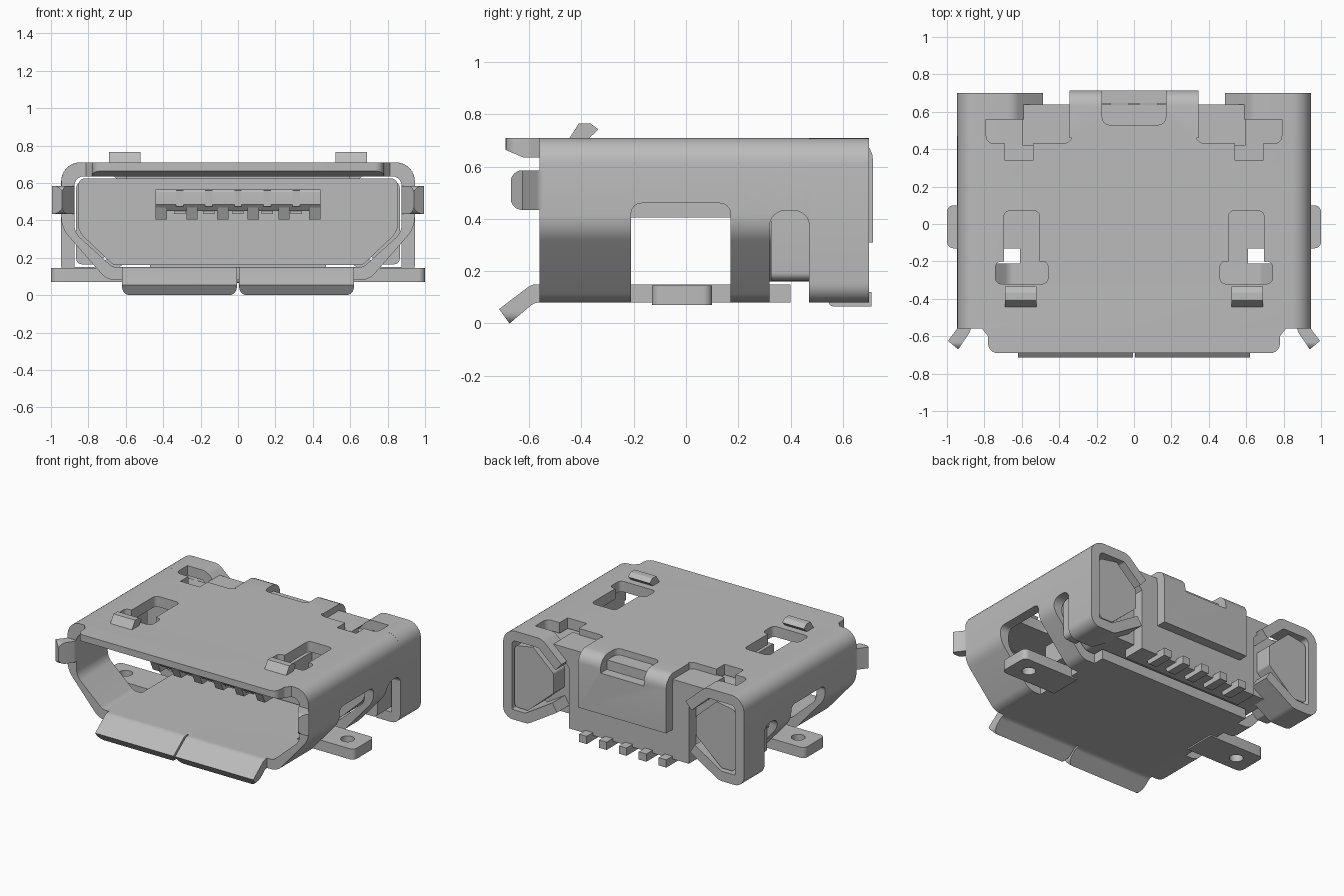
import bpy, bmesh, math
from mathutils import Vector

if "Cube" in bpy.data.objects:
    bpy.data.objects.remove(bpy.data.objects["Cube"], do_unlink=True)

metal = bpy.data.materials.new("plain_grey")
metal.use_nodes = True
GREY = (0.5, 0.5, 0.5, 1)
metal.diffuse_color = GREY
metal.node_tree.nodes["Principled BSDF"].inputs["Base Color"].default_value = GREY


def fillet(pts, closed=True, n=6):
    """Round each corner that carries a radius: (u, v, r)."""
    out = []
    for i, p in enumerate(pts):
        c = Vector(p[:2])
        r = p[2] if len(p) > 2 else 0
        if r == 0 or (not closed and i in (0, len(pts) - 1)):
            out.append(c)
            continue
        a = (Vector(pts[i - 1][:2]) - c).normalized()
        b = (Vector(pts[(i + 1) % len(pts)][:2]) - c).normalized()
        half = a.angle(b) / 2
        mid = c + (a + b).normalized() * (r / math.sin(half))
        s = c + a * (r / math.tan(half)) - mid
        e = c + b * (r / math.tan(half)) - mid
        turn = s.angle_signed(e)
        for k in range(n + 1):
            t = -turn * k / n
            out.append(mid + Vector((s.x * math.cos(t) - s.y * math.sin(t),
                                     s.x * math.sin(t) + s.y * math.cos(t))))
    return out


def ribbon(path, thick):
    """Outline of a bent strip of even thickness along a path."""
    pts = fillet(path, closed=False)
    left, right = [], []
    for i, p in enumerate(pts):
        d1 = (p - pts[i - 1]).normalized() if i else (pts[1] - p).normalized()
        d2 = (pts[i + 1] - p).normalized() if i < len(pts) - 1 else d1
        d = (d1 + d2).normalized()
        off = Vector((-d.y, d.x)) * thick / 2 / max(d.dot(d1), 0.5)
        left.append(p + off)
        right.append(p - off)
    return [tuple(p) for p in left + right[::-1]]


def prism(name, pts, axis, a, b, mirror=False):
    """Extrude an outline along an axis, optionally on both sides of x = 0."""
    outline = fillet(pts)
    bm = bmesh.new()
    for s in ((1, -1) if mirror else (1,)):
        def place(p, t):
            if axis == "x":
                return (s * t, p.x, p.y)
            if axis == "y":
                return (s * p.x, t, p.y)
            return (s * p.x, p.y, t)
        lo = [bm.verts.new(place(p, a)) for p in outline]
        hi = [bm.verts.new(place(p, b)) for p in outline]
        bm.faces.new(lo)
        bm.faces.new(hi[::-1])
        for i in range(len(lo)):
            j = (i + 1) % len(lo)
            bm.faces.new((lo[i], hi[i], hi[j], lo[j]))
    bmesh.ops.recalc_face_normals(bm, faces=bm.faces[:])
    mesh = bpy.data.meshes.new(name)
    bm.to_mesh(mesh)
    bm.free()
    mesh.materials.append(metal)
    ob = bpy.data.objects.new(name, mesh)
    bpy.context.collection.objects.link(ob)
    return ob


def rect(u0, u1, v0, v1, r=0):
    return [(u0, v0, r), (u1, v0, r), (u1, v1, r), (u0, v1, r)]


def cut(ob, *cutters):
    """Subtract the cutters, bake the result and remove them."""
    for c in cutters:
        m = ob.modifiers.new("cut", "BOOLEAN")
        m.operation, m.solver, m.object = "DIFFERENCE", "EXACT", c
    dg = bpy.context.evaluated_depsgraph_get()
    baked = bpy.data.meshes.new_from_object(ob.evaluated_get(dg))
    ob.modifiers.clear()
    ob.data = baked
    for c in cutters:
        bpy.data.objects.remove(c, do_unlink=True)


def both(half):
    """Close a half outline with its mirror image."""
    return half + [(-p[0],) + tuple(p[1:]) for p in half[::-1]]


# Main folded shell with its windows and slots
shell = prism("shell", both([(.945, .71, .1), (.945, .36, .15), (.70, .08, .1)]), "y", -.56, .47)
cut(shell,
    prism("bore", both([(.875, .635, .05), (.875, .335, .1), (.67, .15, .06)]), "y", -.8, .8),
    prism("side_window", [(-.21, -.1), (.17, -.1), (.17, .46, .04), (-.21, .46, .04)],
          "x", .61, 1.2, True),
    prism("side_slot", [(.32, -.1), (.472, -.1), (.472, .432, .06), (.32, .432, .06)],
          "x", .6, 1.2, True),
    prism("floor_end", rect(-.65, .65, .40, .6), "z", -.1, .3),
    prism("spring_hole", [(.505, .07, .03), (.695, .07, .03), (.695, -.2), (.74, -.2, .03),
                          (.74, -.32, .03), (.46, -.32, .03), (.46, -.2, .03), (.505, -.2)],
          "z", .55, .9, True),
    prism("rear_notch", [(.33, .8), (.33, .43, .05), (.54, .43), (.54, .34), (.69, .34),
                         (.69, .43), (.79, .43, .04), (.79, .56, .04), (.6, .56), (.6, .8)],
          "z", .55, .9, True))

# Rear ears: strips curled round each back corner
ears = prism("rear_ears", ribbon([(.51, .545), (.655, .675, .05), (.91, .675, .065),
                                  (.91, .115, .04), (.76, .115, .05), (.54, .25)], .07),
             "y", .47, .70, True)
cut(ears, prism("ear_notch", rect(.33, .79, .40, .56), "z", .42, .9, True))

# Strap that folds down over the back
strap = prism("back_strap", ribbon([(.46, .675), (.68, .675, .05), (.68, .31)], .07),
              "x", -.345, .345)
cut(strap, prism("strap_slot", [(-.17, .53, .04), (.17, .53, .04), (.17, .85), (-.17, .85)],
                 "z", .60, .9))

# Top front lip, thinned from below
lip = prism("top_lip", [(-.82, -.55), (-.78, -.60, .03), (-.78, -.69, .05), (.78, -.69, .05),
                        (.78, -.60, .03), (.82, -.55)], "z", .635, .71)
cut(lip, prism("lip_chamfer", [(-.61, .63), (-.8, .71), (-.8, .5), (-.61, .5)], "x", -1, 1))

# Flared bottom lips with rounded lower corners
for name, x0, x1 in (("bottom_lip_left", .006, .62), ("bottom_lip_right", -.62, -.006)):
    flap = prism(name, [(-.55, .08), (-.55, .15), (-.59, .15, .06), (-.715, .055),
                        (-.675, .0), (-.58, .08, .05)], "x", x0, x1)
    cut(flap, prism("lip_corners", [(x0 - .05, .1), (x0 - .05, -.1), (x1 + .05, -.1),
                                    (x1 + .05, .1), (x1, .1), (x1, -.001, .045),
                                    (x0, -.001, .045), (x0, .1)], "y", -.9, -.6))

# Side flares with rounded tips
flares = prism("side_flares", [(.875, -.50), (.945, -.50), (.945, -.56, .04), (.995, -.625),
                               (.94, -.67), (.875, -.575, .04)], "z", .435, .585, True)
cut(flares, prism("flare_corners", [(-.60, .3), (-.8, .3), (-.8, .7), (-.60, .7), (-.60, .586),
                                    (-.671, .586, .045), (-.671, .434, .045), (-.60, .434)],
                  "x", .8, 1.1, True))

# Solder pads with round holes
pads = prism("solder_pads", [(.56, -.13), (1.0, -.13, .035), (1.0, .10, .035), (.56, .10)],
             "z", .07, .145, True)
ring = [(.87 + .045 * math.cos(k * math.pi / 12), -.015 + .045 * math.sin(k * math.pi / 12))
        for k in range(24)]
cut(pads, prism("pad_hole", ring, "z", 0, .3, True))

# Raised spring fingers on top
prism("spring_fingers", [(-.44, .65), (-.445, .71), (-.41, .765), (-.365, .765, .01),
                         (-.335, .742), (-.375, .705), (-.40, .65)], "x", .52, .69, True)

# Inner insulator: wall, rear block and corner plugs
prism("insulator_wall", both([(.855, .625, .04), (.855, .34, .1), (.665, .16, .05)]),
      "y", .20, .56)
prism("insulator_rear", both([(.595, .665), (.47, .53), (.47, .10)]), "y", .475, .64)
prism("insulator_top", rect(-.595, .595, .42, .50), "z", .60, .665)
prism("corner_plugs", [(.865, .60, .03), (.72, .625, .02), (.56, .48, .02), (.56, .34, .02),
                       (.76, .165, .02), (.865, .165, .03)], "y", .325, .685, True)

# Contact tongue with ribs below and contacts between them
prism("tongue", [(-.36, .565, .015), (-.36, .485), (-.33, .45), (.22, .45), (.22, .565)],
      "x", -.44, .44)
for i in range(6):
    x = -.41 + i * .164
    prism("tongue_rib_%d" % (i + 1), [(-.355, .47), (-.325, .405), (.22, .405), (.22, .47)],
          "x", x - .03, x + .03)
for i in range(5):
    x = -.312 + i * .156
    prism("contact_%d" % (i + 1), rect(x - .02, x + .02, .475, .56), "y", -.366, .1)
    prism("contact_blade_%d" % (i + 1), rect(x - .03, x + .03, .435, .455), "y", -.32, .21)
    # Solder pin bent out of the back
    prism("pin_%d" % (i + 1), [(.53, .14), (.55, .065, .02), (.71, .065), (.71, .12),
                               (.60, .12), (.58, .14)], "x", x - .03, x + .03)

# Smooth the bends, keep the folds sharp
bpy.ops.object.select_all(action="DESELECT")
for ob in bpy.context.collection.objects:
    if ob.type == "MESH" and ob.data.materials and ob.data.materials[0] == metal:
        ob.select_set(True)
        bpy.context.view_layer.objects.active = ob
bpy.ops.object.shade_smooth_by_angle(angle=math.radians(30))
